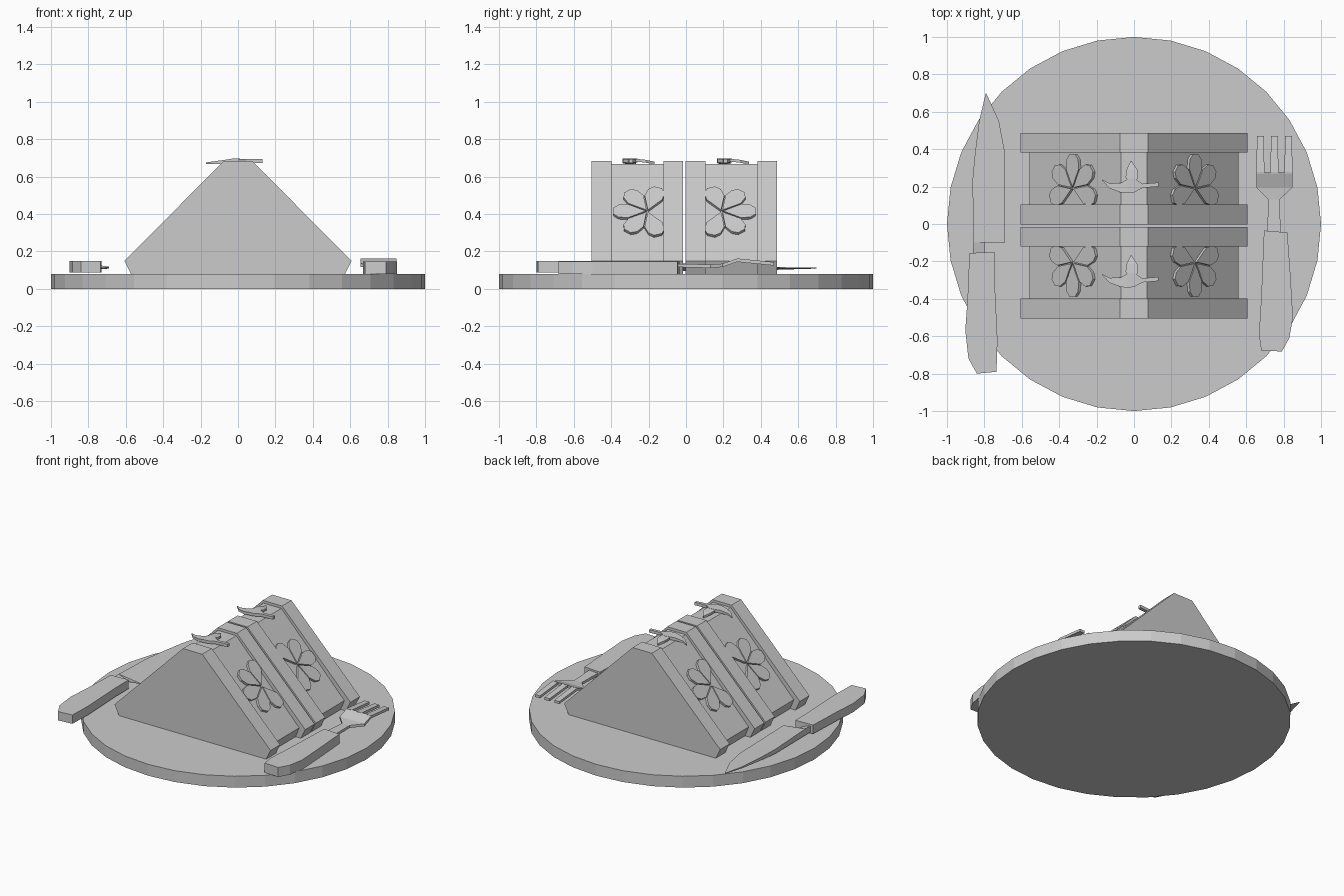
import bpy, bmesh, math
from mathutils import Matrix, Vector

if "Cube" in bpy.data.objects:
    bpy.data.objects.remove(bpy.data.objects["Cube"])


def finish(name, bm):
    bmesh.ops.recalc_face_normals(bm, faces=bm.faces[:])
    me = bpy.data.meshes.new(name)
    bm.to_mesh(me)
    bm.free()
    ob = bpy.data.objects.new(name, me)
    bpy.context.collection.objects.link(ob)
    return ob


def add_prism(bm, pts, lo, hi, place):
    """Extrude a 2D outline between lo and hi; place maps (u, v, w) to a point."""
    a = [bm.verts.new(place(u, v, lo)) for u, v in pts]
    b = [bm.verts.new(place(u, v, hi)) for u, v in pts]
    bm.faces.new(a)
    bm.faces.new(b)
    n = len(pts)
    for i in range(n):
        bm.faces.new((a[i], a[(i + 1) % n], b[(i + 1) % n], b[i]))


def add_strip(bm, stations, thick_l, thick_r, place):
    """Loft stations (along, left, right, top height) into a closed bar."""
    rings = []
    for s, l, r, z in stations:
        pts = ((l, z), (r, z - (thick_l - thick_r) / 2),
               (r, z - (thick_l + thick_r) / 2), (l, z - thick_l))
        rings.append([bm.verts.new(place(s, c, h)) for c, h in pts])
    for a, b in zip(rings, rings[1:]):
        for i in range(4):
            bm.faces.new((a[i], a[(i + 1) % 4], b[(i + 1) % 4], b[i]))
    bm.faces.new(rings[0])
    bm.faces.new(rings[-1])


def flat(u, v, w):
    return Vector((u, v, w))


def upright(u, v, w):
    return Vector((u, w, v))


def along_y(s, c, h):
    return Vector((c, s, h))


def mirrored(half):
    return half + [(-x, z) for x, z in reversed(half)]


# plate
bm = bmesh.new()
bmesh.ops.create_cone(bm, cap_ends=True, segments=32, radius1=1, radius2=1, depth=0.08,
                      matrix=Matrix.Translation((0, 0, 0.04)))
finish("plate", bm)

# the two sandwich halves: bread, filling, bread
bread = mirrored([(0.57, 0.075), (0.607, 0.15), (0.075, 0.685)])
filling = mirrored([(0.53, 0.075), (0.56, 0.15), (0.07, 0.667)])
for tag, ys in (("back", (-0.003, 0.103, 0.382, 0.487)),
                ("front", (-0.505, -0.398, -0.12, -0.016))):
    for part, outline, i in (("bread_a", bread, 0), ("filling", filling, 1), ("bread_b", bread, 2)):
        bm = bmesh.new()
        add_prism(bm, outline, ys[i], ys[i + 1], upright)
        finish(f"{tag}_{part}", bm)

# fans of five petals on the sloped filling faces
petal = [(0.008, 0), (0.105, -0.05), (0.155, -0.045), (0.182, -0.022),
         (0.182, 0.022), (0.155, 0.045), (0.105, 0.05)]
slope = Vector((-0.49, 0, 0.517)).normalized()
normal = Vector((0.517, 0, 0.49)).normalized()
for tag, hub_y, ydir in (("back", 0.19, 1), ("front", -0.206, -1)):
    for side, xdir in (("right", 1), ("left", -1)):
        bm = bmesh.new()
        for k in range(-2, 3):
            ang = math.radians(54 * k)
            ca, sa = math.cos(ang), math.sin(ang)

            def on_slope(u, v, w):
                p = Vector((0.317, 0, 0.405)) + slope * (u * sa + v * ca) + normal * w
                return Vector((p.x * xdir, hub_y + ydir * (u * ca - v * sa), p.z))
            add_prism(bm, petal, -0.01, 0.018, on_slope)
        finish(f"{tag}_{side}_flower", bm)

# leafy sprigs on the ridge
for tag, dy in (("back", 0.0), ("front", -0.505)):
    bm = bmesh.new()
    add_strip(bm, [(-0.17, 0.233, 0.237, 0.676), (-0.13, 0.19, 0.217, 0.682),
                   (-0.07, 0.168, 0.22, 0.69), (-0.035, 0.165, 0.24, 0.696),
                   (0.0, 0.168, 0.245, 0.696), (0.045, 0.193, 0.215, 0.694),
                   (0.132, 0.2, 0.222, 0.694)], 0.02, 0.02,
              lambda s, c, h: Vector((s, c + dy, max(h, 0.668))))
    add_strip(bm, [(0.225, -0.03, 0.01, 0.696), (0.25, -0.045, 0.022, 0.694),
                   (0.29, -0.04, 0.018, 0.69), (0.337, -0.017, -0.013, 0.68)], 0.015, 0.015,
              lambda s, c, h: Vector((c, s + dy, max(h, 0.665))))
    finish(f"{tag}_sprig", bm)

# knife
bm = bmesh.new()
add_prism(bm, [(-0.88, -0.155), (-0.745, -0.15), (-0.745, -0.3), (-0.73, -0.62), (-0.735, -0.79),
               (-0.84, -0.80), (-0.885, -0.72), (-0.902, -0.57), (-0.89, -0.4)], 0.088, 0.15, flat)
finish("knife_handle", bm)
bm = bmesh.new()
add_strip(bm, [(-0.17, -0.86, -0.80, 0.14), (-0.1, -0.86, -0.80, 0.14), (-0.098, -0.86, -0.69, 0.14),
               (0.24, -0.863, -0.69, 0.132), (0.38, -0.85, -0.69, 0.128), (0.55, -0.828, -0.722, 0.122),
               (0.697, -0.793, -0.789, 0.114)], 0.045, 0.004,
          lambda s, c, h: Vector((c, s, 0.113 + (h - 0.113) * max(0.1, min(1, (0.72 - s) / 0.7)))))
finish("knife_blade", bm)

# fork
bm = bmesh.new()
add_prism(bm, [(0.695, -0.035), (0.82, -0.045), (0.835, -0.25), (0.85, -0.5), (0.83, -0.61),
               (0.79, -0.682), (0.68, -0.675), (0.668, -0.59), (0.68, -0.4)], 0.08, 0.147, flat)
finish("fork_handle", bm)
bm = bmesh.new()
add_strip(bm, [(-0.06, 0.71, 0.785, 0.135), (0.13, 0.72, 0.778, 0.13), (0.195, 0.655, 0.847, 0.135),
               (0.275, 0.655, 0.847, 0.163)], 0.018, 0.018, along_y)
for x in (0.655, 0.73, 0.805):
    add_strip(bm, [(0.27, x, x + 0.042, 0.163), (0.47, x + 0.002, x + 0.04, 0.143)],
              0.018, 0.018, along_y)
finish("fork_head", bm)
